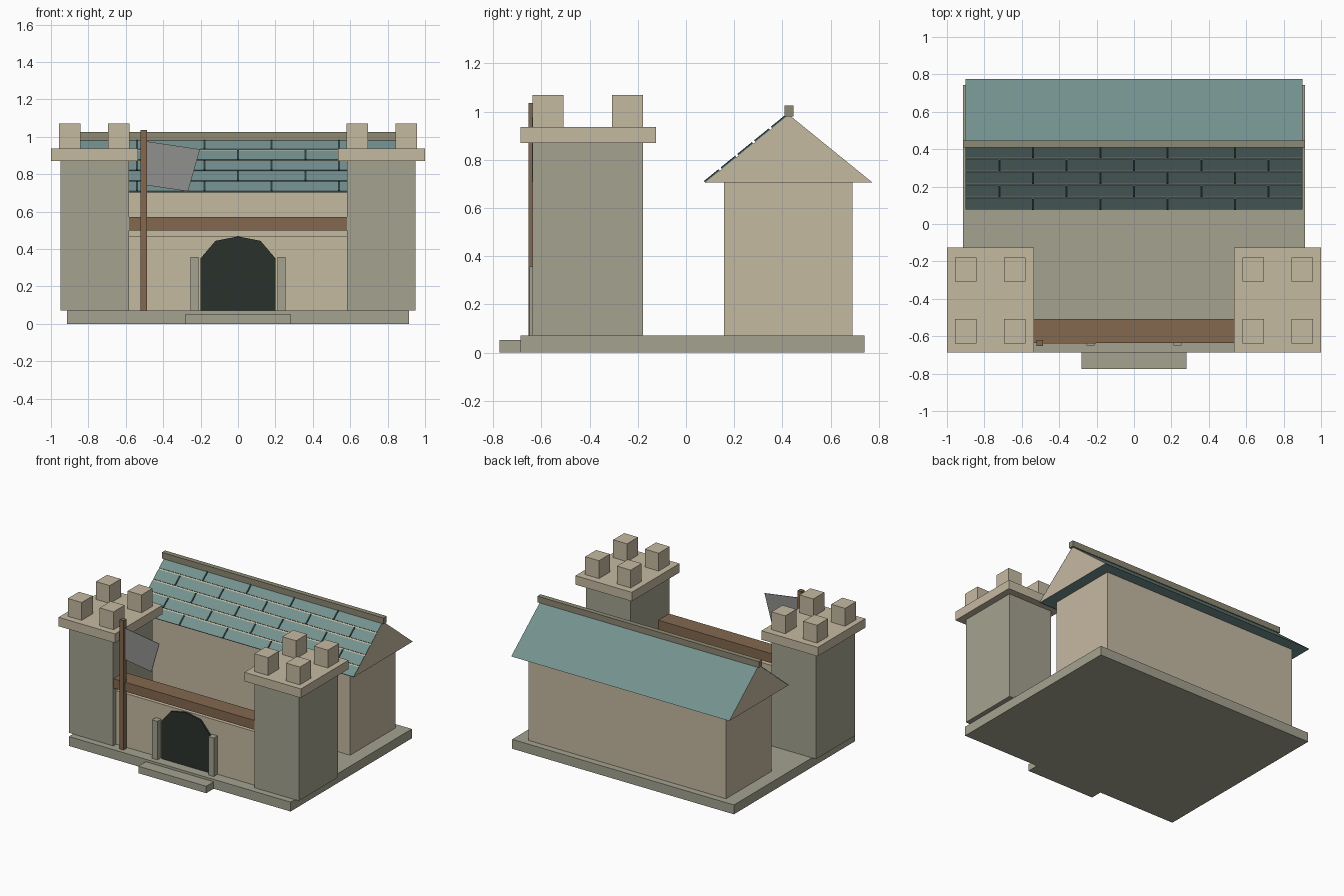
import bpy
import math
from mathutils import Vector

if "Cube" in bpy.data.objects:
    bpy.data.objects.remove(bpy.data.objects["Cube"])


def material(name, rgb):
    m = bpy.data.materials.new(name)
    m.diffuse_color = [(c / 255) ** 2.2 for c in rgb] + [1]
    m.use_nodes = True
    m.node_tree.nodes["Principled BSDF"].inputs["Base Color"].default_value = m.diffuse_color
    return m


PLASTER = material("plaster", (196, 184, 160))
STONE = material("stone", (163, 161, 143))
WOOD = material("wood", (130, 104, 80))
SLATE = material("slate", (115, 144, 142))
JOINT = material("joint", (48, 66, 68))
DARK = material("dark", (46, 54, 48))
RIDGE = material("ridge_stone", (140, 136, 116))
CLOTH = material("cloth", (142, 142, 140))


def mesh(name, verts, faces, *mats):
    me = bpy.data.meshes.new(name)
    me.from_pydata(verts, [], faces)
    ob = bpy.data.objects.new(name, me)
    bpy.context.collection.objects.link(ob)
    for m in mats:
        me.materials.append(m)
    return ob


def box(name, x, y, z, mat):
    v = [(a, b, c) for c in z for b in y for a in x]
    f = [(0, 2, 3, 1), (4, 5, 7, 6), (0, 1, 5, 4),
         (2, 6, 7, 3), (0, 4, 6, 2), (1, 3, 7, 5)]
    return mesh(name, v, f, mat)


def prism_x(name, profile, x0, x1, *mats):
    """Extrude a counter-clockwise (y, z) profile along x."""
    n = len(profile)
    v = [(x, y, z) for x in (x0, x1) for y, z in profile]
    f = [(i, i + n, (i + 1) % n + n, (i + 1) % n)[::-1] for i in range(n)]
    f += [tuple(range(n))[::-1], tuple(range(n, 2 * n))]
    return mesh(name, v, f, *mats)


# Plinth and doorstep
box("base", (-.915, .915), (-.687, .742), (0, .07), STONE)
box("doorstep", (-.28, .28), (-.775, -.6), (0, .052), STONE)

# Two towers with caps and merlons
for side, s in (("left", -1), ("right", 1)):
    def span(a, b):
        return sorted((s * a, s * b))
    box(side + "_tower", span(.583, .95), (-.638, -.178), (.07, .87), STONE)
    box(side + "_tower_cap", span(.535, 1), (-.687, -.125), (.87, .937), PLASTER)
    for cx in (.638, .9):
        for cy in (-.573, -.243):
            box(side + "_merlon", span(cx - .057, cx + .057),
                (cy - .065, cy + .065), (.937, 1.07), PLASTER)
    box(side + "_door_post", span(.21, .255), (-.65, -.6), (.07, .357), STONE)

# Gate wall, arched doorway and beam
box("gate_wall", (-.583, .583), (-.605, -.53), (.07, .47), PLASTER)
arch = [(-.2, .07), (.2, .07)]
arch += [(.2 * math.cos(a), .35 + .117 * math.sin(a))
         for a in (0, math.radians(53), math.pi / 2, math.radians(127), math.pi)]
n = len(arch)
mesh("doorway", [(x, y, z) for y in (-.618, -.59) for x, z in arch],
     [tuple(range(n)), tuple(range(n, 2 * n))[::-1]]
     + [(i, i + n, (i + 1) % n + n, (i + 1) % n) for i in range(n)], DARK)
box("gate_beam", (-.583, .583), (-.635, -.507), (.5, .57), WOOD)

# Flag on a pole
box("flag_pole", (-.52, -.487), (-.653, -.62), (.07, 1.035), WOOD)
mesh("flag", [(x, y, z) for y in (-.639, -.635) for x, z in
              ((-.487, .74), (-.267, .708), (-.203, .933), (-.487, .975))],
     [(0, 1, 2, 3), (7, 6, 5, 4), (0, 4, 5, 1), (1, 5, 6, 2),
      (2, 6, 7, 3), (3, 7, 4, 0)], CLOTH)

# Hall body and gabled roof: slate underside and back, plaster elsewhere
box("hall", (-.815, .815), (.158, .692), (.07, .706), PLASTER)
EAVE, APEX = Vector((.08, .705)), Vector((.4275, .987))
roof = prism_x("roof", [EAVE, (.775, .705), APEX], -.9, .9, PLASTER, SLATE)
for i in (0, 1):
    roof.data.polygons[i].material_index = 1
box("roof_ridge", (-.915, .915), (.409, .446), (.98, 1.025), RIDGE)

# Slate courses on the front slope with staggered joints
step = (APEX - EAVE) / 5
out = Vector((-step.y, step.x)).normalized()


def strip(name, row, a, b, x0, x1, low, high, mat):
    p, q = EAVE + step * (row + a), EAVE + step * (row + b)
    prism_x(name, [p + out * low, q + out * low, q + out * high, p + out * high],
            x0, x1, mat)


for row in range(5):
    strip("slate_course", row, 0, .87, -.9, .9, -.003, .005, SLATE)
    for k in range(-2, 3):
        x = .36 * k + (.18 if row % 2 == 0 else 0)
        if abs(x) < .8:
            strip("slate_joint", row, 0, .87, x - .005, x + .005, 0, .009, JOINT)
